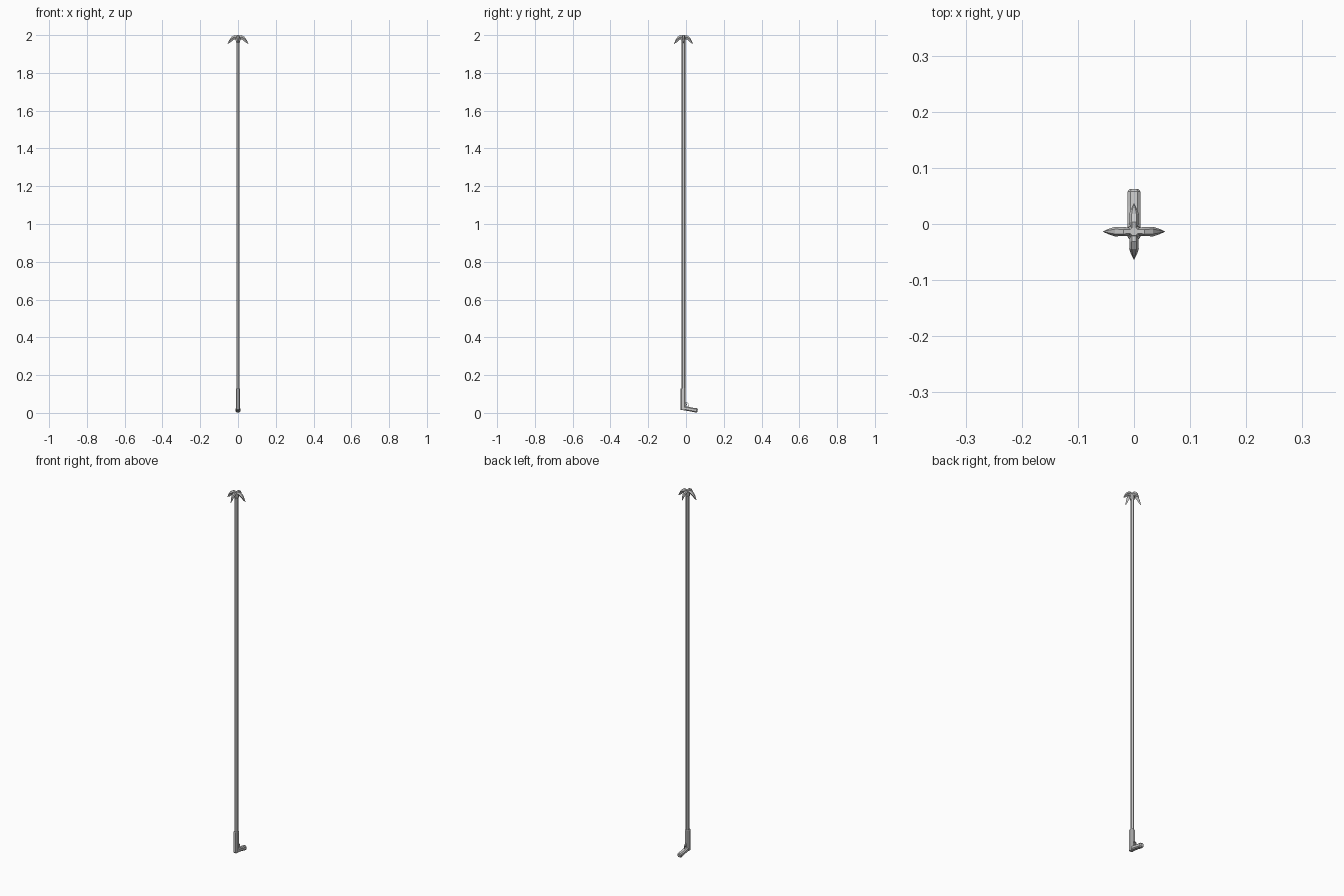
import bpy, bmesh, math
from mathutils import Vector

if "Cube" in bpy.data.objects:
    bpy.data.objects.remove(bpy.data.objects["Cube"])

CY = -0.0135  # y of the pole axis


def make(name, verts, faces):
    me = bpy.data.meshes.new(name)
    me.from_pydata(verts, [], faces)
    bm = bmesh.new()
    bm.from_mesh(me)
    bmesh.ops.recalc_face_normals(bm, faces=bm.faces)
    bm.to_mesh(me)
    bm.free()
    ob = bpy.data.objects.new(name, me)
    bpy.context.collection.objects.link(ob)
    return ob


def loft(name, rings):
    """Skin a list of equal-sized vertex rings and cap both ends."""
    n = len(rings[0])
    verts = [v for r in rings for v in r]
    faces = [list(range(n)), list(range((len(rings) - 1) * n, len(rings) * n))]
    for k in range(len(rings) - 1):
        for i in range(n):
            j = (i + 1) % n
            faces.append([k * n + i, k * n + j, (k + 1) * n + j, (k + 1) * n + i])
    return make(name, verts, faces)


def ngon(n, rx, ry, z, y=CY, turn=0.0):
    return [(rx * math.cos(turn + 2 * math.pi * i / n),
             y + ry * math.sin(turn + 2 * math.pi * i / n), z) for i in range(n)]


def octo(c, hx, along, half):
    """Chamfered rectangle: x half-width hx, half-depth along a yz direction."""
    c, a = Vector(c), Vector(along).normalized()
    k = 0.55
    pts = [(1, k), (k, 1), (-k, 1), (-1, k), (-1, -k), (-k, -1), (k, -1), (1, -k)]
    return [tuple(c + Vector((hx * u, 0, 0)) + a * half * v) for u, v in pts]


# long hexagonal shaft
loft("shaft", [ngon(6, 0.0088, 0.0105, z, turn=math.pi / 2) for z in (0.1, 1.985)])

# grip body (octagonal sleeve around the foot of the shaft)
loft("grip_body", [octo((0, -0.0155, z), w, (0, 1, 0), d) for z, w, d in
                   ((0.014, 0.009, 0.011), (0.018, 0.0115, 0.0138),
                    (0.127, 0.0115, 0.0138), (0.130, 0.010, 0.012))])

# angled handle
loft("handle", [octo((0, y, z), w, (0, 0.2, 1), d) for y, z, w, d in
                ((-0.022, 0.0245, 0.010, 0.009), (0.0, 0.0235, 0.0115, 0.0115),
                 (0.03, 0.0175, 0.012, 0.0105), (0.056, 0.013, 0.012, 0.012),
                 (0.0612, 0.012, 0.008, 0.008))])

# trigger guard and trigger
guard = [(-0.003, 0.056), (0.006, 0.055), (0.013, 0.048), (0.014, 0.040), (0.010, 0.030)]
rings = []
for i, p in enumerate(guard):
    a, b = guard[max(i - 1, 0)], guard[min(i + 1, len(guard) - 1)]
    t = Vector((0, b[0] - a[0], b[1] - a[1])).normalized()
    nrm = Vector((0, -t.z, t.y))
    c = Vector((0, p[0], p[1]))
    rings.append([tuple(c + Vector((sx * 0.003, 0, 0)) + nrm * s * 0.0012)
                  for sx, s in ((-1, -1), (1, -1), (1, 1), (-1, 1))])
loft("trigger_guard", rings)
loft("trigger", [[(x, y + d, z) for x, d in ((-.002, 0), (.002, 0), (.002, .004), (-.002, .004))]
                 for y, z in ((-0.003, 0.038), (0.001, 0.044), (-0.003, 0.051))])

# claw hub
loft("claw_hub", [ngon(8, r, r, z, turn=math.pi / 8) for r, z in
                  ((0.0105, 1.962), (0.013, 1.972), (0.013, 1.988), (0.008, 1.998))])

# four hooked claws: distance out, top z, bottom z, half-width
CLAW = [(0.004, 1.997, 1.974, 0.007), (0.019, 2.0, 1.978, 0.008),
        (0.034, 1.991, 1.972, 0.0085), (0.045, 1.976, 1.962, 0.005),
        (0.055, 1.955, 1.953, 0.0004)]
for i in range(4):
    ang = i * math.pi / 2
    out = Vector((math.cos(ang), math.sin(ang), 0))
    side = Vector((-out.y, out.x, 0))
    reach = 1.0 if i % 2 == 0 else 0.91
    rings = []
    for k, (r, top, low, w) in enumerate(CLAW):
        base = Vector((0, CY, 0)) + out * r * reach
        inner = base - out * (0.006 if 1 < k < 4 else 0)
        mid = top * 0.55 + low * 0.45
        rings.append([tuple(q) for q in (
            base - side * w * 0.5 + Vector((0, 0, top)),
            base + side * w * 0.5 + Vector((0, 0, top)),
            base + side * w + Vector((0, 0, mid)),
            inner + Vector((0, 0, low)),
            base - side * w + Vector((0, 0, mid)))])
    loft("claw_%d" % (i + 1), rings)
